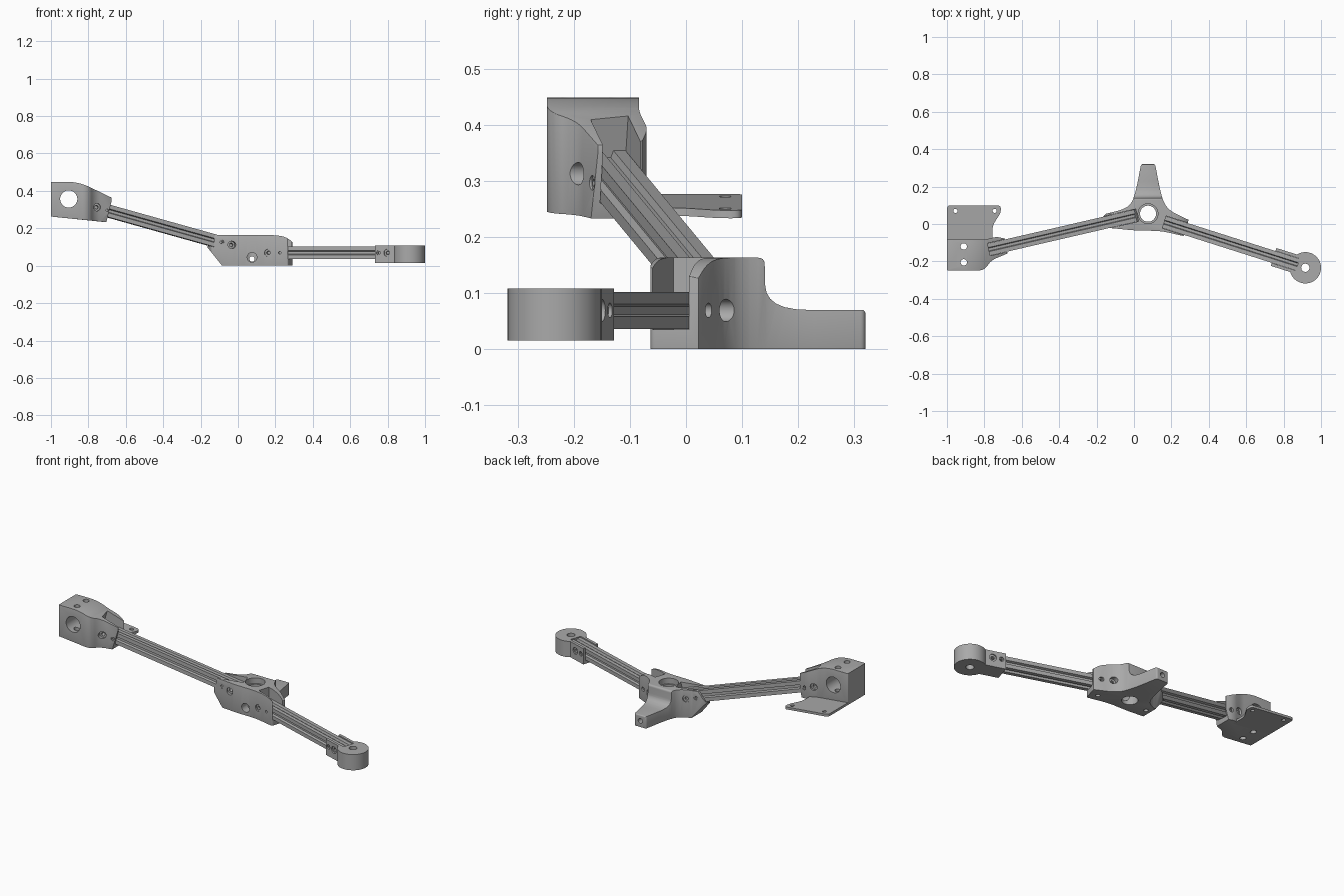
import bpy, bmesh
from math import radians, cos, sin, pi
from mathutils import Vector, Matrix

cube = bpy.data.objects.get("Cube")
if cube:
    bpy.data.objects.remove(cube, do_unlink=True)

grey = bpy.data.materials.new("machined grey")
grey.use_nodes = True
COLOUR = (0.4, 0.4, 0.4, 1)
grey.diffuse_color = COLOUR
grey.node_tree.nodes["Principled BSDF"].inputs["Base Color"].default_value = COLOUR


def make_object(name, bm):
    bmesh.ops.recalc_face_normals(bm, faces=bm.faces)
    mesh = bpy.data.meshes.new(name)
    bm.to_mesh(mesh)
    bm.free()
    mesh.materials.append(grey)
    obj = bpy.data.objects.new(name, mesh)
    bpy.context.collection.objects.link(obj)
    return obj


def rounded(points, steps=6):
    """Polygon whose corners (u, v, radius) are replaced by curved fillets."""
    out = []
    for i, p in enumerate(points):
        c = Vector(p[:2])
        r = p[2] if len(p) > 2 else 0
        if not r:
            out.append(c)
            continue
        a = Vector(points[i - 1][:2]) - c
        b = Vector(points[(i + 1) % len(points)][:2]) - c
        a = c + a.normalized() * min(r, a.length * 0.48)
        b = c + b.normalized() * min(r, b.length * 0.48)
        for k in range(steps + 1):
            t = k / steps
            out.append(a * (1 - t) ** 2 + c * 2 * t * (1 - t) + b * t * t)
    return out


def prism(name, points, lo, hi, axis="Z", matrix=None):
    """Extrude a polygon along an axis, optionally in a local frame."""
    place = {"Z": lambda u, v, w: (u, v, w),
             "Y": lambda u, v, w: (u, w, v),
             "X": lambda u, v, w: (w, u, v)}[axis]
    bm = bmesh.new()
    rings = [[bm.verts.new(place(p[0], p[1], w)) for p in points] for w in (lo, hi)]
    n = len(points)
    bm.faces.new(rings[0])
    bm.faces.new(rings[1])
    for i in range(n):
        j = (i + 1) % n
        bm.faces.new((rings[0][i], rings[0][j], rings[1][j], rings[1][i]))
    if matrix:
        bm.transform(matrix)
    return make_object(name, bm)


def cylinder(u, v, r, lo, hi, axis="Z", matrix=None):
    circle = [(u + r * cos(k * pi / 16), v + r * sin(k * pi / 16)) for k in range(32)]
    return prism("cutter", circle, lo, hi, axis, matrix)


def rectangle(u0, v0, u1, v1):
    return [(u0, v0), (u1, v0), (u1, v1), (u0, v1)]


def combine(obj, tools, operation):
    for tool in tools:
        tool.hide_render = True
        mod = obj.modifiers.new("cut", "BOOLEAN")
        mod.operation, mod.solver, mod.object = operation, "EXACT", tool
    bake(obj)
    for tool in tools:
        bpy.data.objects.remove(tool, do_unlink=True)


def bake(obj):
    graph = bpy.context.evaluated_depsgraph_get()
    mesh = bpy.data.meshes.new_from_object(obj.evaluated_get(graph))
    obj.modifiers.clear()
    obj.data = mesh


def soften(obj, width):
    mod = obj.modifiers.new("soft edges", "BEVEL")
    mod.width, mod.segments, mod.limit_method = width, 3, "ANGLE"
    mod.angle_limit = radians(40)
    bake(obj)


def smooth(obj):
    bpy.ops.object.select_all(action="DESELECT")
    obj.select_set(True)
    bpy.context.view_layer.objects.active = obj
    bpy.ops.object.shade_smooth_by_angle(angle=radians(30))


HALF = 0.033  # half the width of a rail


def rail_frame(start, end):
    d = (end - start).normalized()
    side = Vector((0, 0, 1)).cross(d).normalized()
    m = Matrix((d, side, d.cross(side))).transposed().to_4x4()
    return Matrix.Translation(start) @ m, (end - start).length


def rail(name, frame, length):
    quarter = [(HALF, -HALF), (HALF, -0.011), (HALF - 0.013, -0.007),
               (HALF - 0.013, 0.007), (HALF, 0.011)]
    outline = []
    for k in range(4):
        for u, v in quarter:
            for _ in range(k):
                u, v = -v, u
            outline.append((u, v))
    return prism(name, outline, 0, length, "X", frame)


def channel(frame, lo, hi):
    w = HALF + 0.001
    return prism("cutter", rectangle(lo, -w, hi, w), -w, 0.2, "Z", frame)


def screw_holes(frame, stations, face):
    """Counterbored holes through both channel walls at (distance, radius)."""
    tools = []
    for t, r in stations:
        tools.append(cylinder(t, 0, r * 0.5, -0.075, 0.075, "Y", frame))
        for s in (-1, 1):
            lo, hi = sorted((s * face, s * 0.16))
            tools.append(cylinder(t, 0, r, lo, hi, "Y", frame))
    return tools


upper, upper_len = rail_frame(Vector((-0.80, -0.142, 0.322)), Vector((0.0, 0.043, 0.098)))
lower, lower_len = rail_frame(Vector((0.162, 0.01, 0.069)), Vector((0.875, -0.217, 0.069)))
parts = [rail("upper_rail", upper, upper_len), rail("lower_rail", lower, lower_len)]

# Central hub: plan outline trimmed by a front and a side profile
hub = prism("central_hub", rounded([
    (-0.165, 0.04), (-0.145, -0.02, 0.01), (0.02, -0.036, 0.05), (0.14, -0.036, 0.05),
    (0.268, -0.065, 0.01), (0.292, 0.022), (0.18, 0.075, 0.06), (0.145, 0.15, 0.08),
    (0.113, 0.32, 0.01), (0.038, 0.32, 0.01), (0.005, 0.15, 0.08), (-0.03, 0.085, 0.06),
    (-0.15, 0.055)]), 0, 0.163)
combine(hub, [
    prism("cutter", rounded([(-0.085, 0), (-0.165, 0.10), (-0.123, 0.163), (0.21, 0.163, 0.03),
                             (0.26, 0.152, 0.03), (0.30, 0.12), (0.30, 0)]), -0.5, 0.5, "Y"),
    prism("cutter", rounded([(-0.1, 0), (-0.1, 0.163), (0.14, 0.163, 0.012),
                             (0.142, 0.07, 0.075), (0.32, 0.07, 0.008), (0.32, 0)]),
          -0.5, 0.5, "X")], "INTERSECT")
soften(hub, 0.005)
combine(hub, [channel(upper, upper_len - 0.4, upper_len), channel(lower, 0, 0.4),
              cylinder(0.075, 0.055, 0.043, -0.1, 0.3), cylinder(0.075, 0.055, 0.053, 0.13, 0.3),
              cylinder(0.075, 0.045, 0.026, -0.1, 0.055, "Y"),
              cylinder(0.075, 0.036, 0.014, 0.05, 0.5, "Y"),
              cylinder(0.235, -0.012, 0.012, -0.1, 0.1), cylinder(-0.055, 0.03, 0.012, -0.1, 0.1)]
        + screw_holes(upper, [(upper_len - 0.05, 0.02), (upper_len - 0.106, 0.013)], 0.045)
        + screw_holes(lower, [(0.015, 0.02), (0.078, 0.013)], 0.045), "DIFFERENCE")

# Round end clip on the lower rail
clip = prism("end_clip", rectangle(lower_len - 0.135, -0.05, lower_len + 0.03, 0.05),
             -0.054, 0.039, "Z", lower)
combine(clip, [cylinder(0.916, -0.234, 0.084, 0.015, 0.108)], "UNION")
combine(clip, [channel(lower, 0.4, lower_len), cylinder(0.916, -0.234, 0.022, -0.1, 0.3)]
        + screw_holes(lower, [(lower_len - 0.064, 0.02), (lower_len - 0.112, 0.013)], 0.043),
        "DIFFERENCE")

# Bearing block on the upper rail
block = prism("bearing_block", rounded([
    (-1, -0.248, 0.006), (-0.80, -0.248, 0.03), (-0.765, -0.195, 0.03), (-0.675, -0.157),
    (-0.69, -0.078), (-0.735, -0.068, 0.02), (-0.80, -0.084, 0.02), (-1, -0.084, 0.006)]),
    0.2, 0.5)
combine(block, [prism("cutter", rounded([
    (-1.1, 0.273), (-1.1, 0.448), (-0.85, 0.448, 0.06), (-0.672, 0.362), (-0.704, 0.233)]),
    -0.5, 0.5, "Y")], "INTERSECT")
soften(block, 0.006)
combine(block, [channel(upper, 0, 0.4), cylinder(-0.905, 0.357, 0.046, -0.5, 0.5, "Y")]
        + [cylinder(-0.91, y, 0.017, 0, 1) for y in (-0.12, -0.205)]
        + screw_holes(upper, [(0.035, 0.02), (0.097, 0.013)], 0.045), "DIFFERENCE")

# Thin mounting flange behind the block
flange = prism("mounting_flange", rounded([
    (-1, -0.1), (-0.755, -0.1), (-0.758, -0.01, 0.03), (-0.712, 0.06, 0.02),
    (-0.712, 0.10, 0.02), (-1, 0.10, 0.02)]), 0.1, 0.5)
combine(flange, [prism("cutter", [(-1.1, 0.273), (-0.70, 0.232), (-0.70, 0.246), (-1.1, 0.287)],
                       -0.5, 0.5, "Y")], "INTERSECT")
combine(flange, [cylinder(x, 0.07, 0.011, 0, 1) for x in (-0.955, -0.745)], "DIFFERENCE")

for part in parts + [hub, clip, block, flange]:
    smooth(part)
